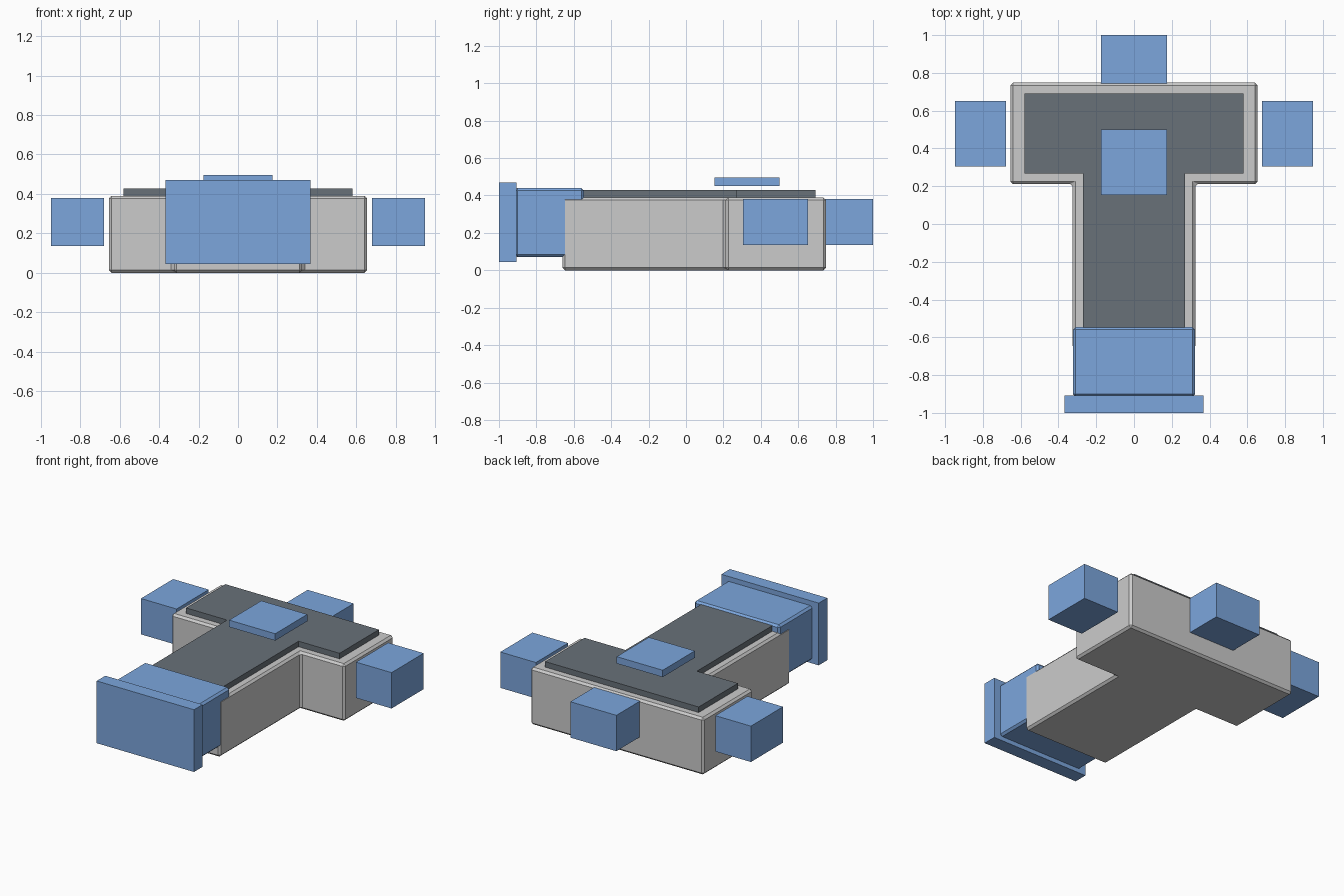
import bpy, bmesh

if "Cube" in bpy.data.objects:
    bpy.data.objects.remove(bpy.data.objects["Cube"])


def material(name, rgb):
    m = bpy.data.materials.new(name)
    m.diffuse_color = (*rgb, 1)
    m.use_nodes = True
    m.node_tree.nodes["Principled BSDF"].inputs["Base Color"].default_value = m.diffuse_color
    return m


blue = material("blue", (0.20, 0.38, 0.72))
slate = material("slate", (0.14, 0.165, 0.19))


def prism(name, outline, z0, z1, mat=None, bevel=0):
    """Extrude a flat counter-clockwise outline from z0 to z1."""
    bm = bmesh.new()
    face = bm.faces.new([bm.verts.new((x, y, z0)) for x, y in outline])
    ext = bmesh.ops.extrude_face_region(bm, geom=[face], use_keep_orig=True)
    for v in ext["geom"]:
        if isinstance(v, bmesh.types.BMVert):
            v.co.z = z1
    bmesh.ops.recalc_face_normals(bm, faces=bm.faces[:])
    me = bpy.data.meshes.new(name)
    bm.to_mesh(me)
    bm.free()
    ob = bpy.data.objects.new(name, me)
    bpy.context.collection.objects.link(ob)
    if mat:
        me.materials.append(mat)
    if bevel:
        b = ob.modifiers.new("bevel", 'BEVEL')
        b.width = bevel
        b.segments = 1
    return ob


def box(name, x0, x1, y0, y1, z0, z1, mat=None, bevel=0):
    return prism(name, [(x0, y0), (x1, y0), (x1, y1), (x0, y1)], z0, z1, mat, bevel)


def tee(bar, stem, front, step, back):
    """T-shaped outline mirrored about x = 0."""
    right = [(stem, front), (stem, step), (bar, step), (bar, back)]
    return right + [(-x, y) for x, y in reversed(right)]


# T-shaped body and raised top panel
prism("body", tee(0.655, 0.325, -0.66, 0.212, 0.748), 0, 0.39, bevel=0.014)
prism("top_panel", tee(0.58, 0.27, -0.60, 0.268, 0.692), 0.38, 0.428, slate)

# Front collar and its end plate
box("front_collar", -0.323, 0.323, -0.915, -0.545, 0.07, 0.44, blue, 0.014)
box("front_plate", -0.368, 0.368, -1.0, -0.907, 0.045, 0.47, blue)

# Floating blocks at both sides, behind and above
for side, s in (("left", -1), ("right", 1)):
    xs = sorted((s * 0.678, s * 0.947))
    box(side + "_block", *xs, 0.305, 0.652, 0.135, 0.38, blue)
box("back_block", -0.174, 0.174, 0.73, 1.0, 0.135, 0.38, blue)
box("top_block", -0.174, 0.174, 0.153, 0.5, 0.45, 0.497, blue)
